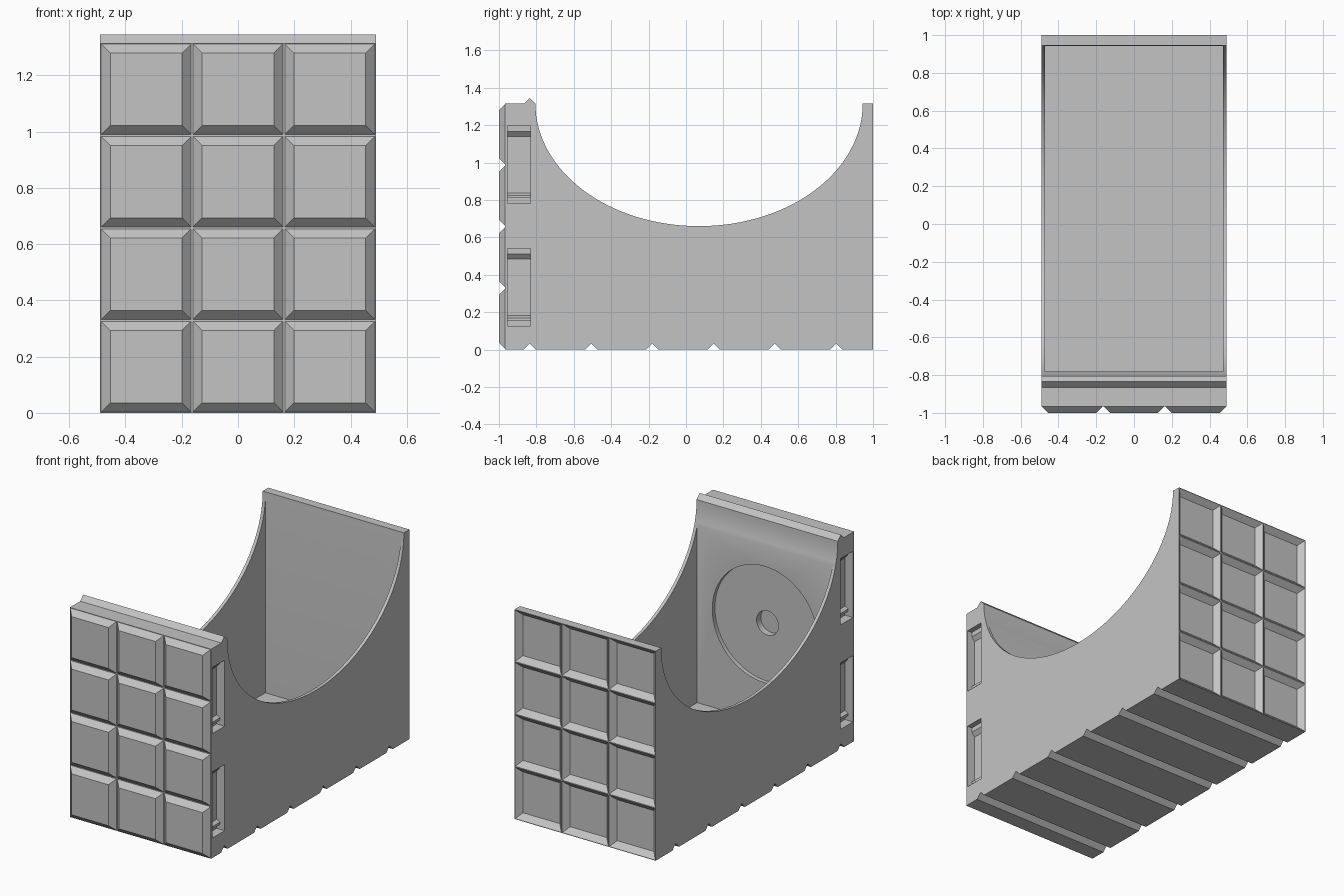
import bpy, bmesh, math
from mathutils import Vector

W, H, BEVEL = 0.49, 1.315, 0.033
FLOOR, FRONT_INNER, BACK_INNER = 0.055, -0.782, 0.943
COLS, ROWS = 3, 4

cube = bpy.data.objects.get("Cube")
if cube:
    bpy.data.objects.remove(cube, do_unlink=True)

grey = bpy.data.materials.new("plain grey")
grey.use_nodes = True
grey.diffuse_color = (0.55, 0.55, 0.55, 1)
grey.node_tree.nodes["Principled BSDF"].inputs["Base Color"].default_value = grey.diffuse_color


def finish(name, bm):
    bmesh.ops.recalc_face_normals(bm, faces=bm.faces)
    mesh = bpy.data.meshes.new(name)
    bm.to_mesh(mesh)
    bm.free()
    mesh.materials.append(grey)
    ob = bpy.data.objects.new(name, mesh)
    bpy.context.collection.objects.link(ob)
    return ob


def prism(name, outline, offset):
    """Closed solid: an outline pushed along an offset."""
    bm = bmesh.new()
    face = bm.faces.new([bm.verts.new(p) for p in outline])
    out = bmesh.ops.extrude_face_region(bm, geom=[face], use_keep_orig=True)
    moved = [g for g in out["geom"] if isinstance(g, bmesh.types.BMVert)]
    bmesh.ops.translate(bm, verts=moved, vec=Vector(offset))
    return finish(name, bm)


def add_frustum(bm, cx, cz, wide, y_wide, narrow, y_narrow, closed):
    """Bevelled tile shape between two rectangles facing along y."""
    def ring(half, y):
        hx, hz = half
        return [bm.verts.new((cx + sx * hx, y, cz + sz * hz))
                for sx, sz in ((-1, -1), (1, -1), (1, 1), (-1, 1))]
    a, b = ring(wide, y_wide), ring(narrow, y_narrow)
    bm.faces.new(b)
    if closed:
        bm.faces.new(a)
    for i in range(4):
        j = (i + 1) % 4
        bm.faces.new((a[i], a[j], b[j], b[i]))


def circle(radius, y, z, count=64):
    return [(radius * math.cos(math.tau * i / count), y,
             z + radius * math.sin(math.tau * i / count)) for i in range(count)]


def cut(target, cutter):
    mod = target.modifiers.new("cut", "BOOLEAN")
    mod.operation, mod.solver, mod.object = "DIFFERENCE", "EXACT", cutter
    bpy.context.view_layer.objects.active = target
    bpy.ops.object.modifier_apply(modifier=mod.name)
    bpy.data.objects.remove(cutter, do_unlink=True)


# Body side outline: grooved underside, back, elliptical dip, locating ridge
outline = [(-1 + BEVEL, 0)]
for k in range(6):
    y = -0.835 + 0.3275 * k
    outline += [(y - BEVEL, 0), (y, BEVEL), (y + BEVEL, 0)]
outline += [(1, 0), (1, H)]
for i in range(65):
    a = math.pi * i / 64
    outline.append((0.07 + 0.875 * math.cos(a), H - 0.655 * math.sin(a)))
outline += [(-0.835, H + 0.03), (-0.865, H), (-1 + BEVEL, H)]
body = prism("block_body", [(-W, y, z) for y, z in outline], (2 * W, 0, 0))

# Hollow inside
cut(body, prism("cavity", [(x, y, FLOOR) for x, y in (
    (-0.47, FRONT_INNER), (0.47, FRONT_INNER), (0.47, BACK_INNER), (-0.47, BACK_INNER))],
    (0, 0, 2)))

# Round recess and centre hole on the inner front wall
cut(body, prism("recess", circle(0.365, -0.808, 0.67), (0, 0.1, 0)))
cut(body, prism("centre_hole", circle(0.076, -0.85, 0.67, 32), (0, 0.1, 0)))

# Side slots with a catch at the top and bottom of each
slot = [(0.52, 0), (0.435, 0), (0.435, 0.03), (0.457, 0.03), (0.457, 0.045),
        (0.435, 0.057), (0.435, 0.36), (0.457, 0.385), (0.457, 0.415), (0.52, 0.415)]
for side in (-1, 1):
    for base in (0.125, 0.78):
        cut(body, prism("slot", [(side * x, -0.955, base + z) for x, z in slot],
                        (0, 0.123, 0)))

# Tile grid: raised on the front, matching pockets on the back
tiles = bmesh.new()
half_x, half_z = W / COLS - 0.003, H / ROWS / 2 - 0.003
for c in range(COLS):
    for r in range(ROWS):
        cx = (c - (COLS - 1) / 2) * 2 * W / COLS
        cz = (r + 0.5) * H / ROWS
        small = (half_x - BEVEL, half_z - BEVEL)
        add_frustum(tiles, cx, cz, (half_x, half_z), -1 + BEVEL, small, -1, False)
        pocket = bmesh.new()
        add_frustum(pocket, cx, cz, (half_x + 0.01, half_z + 0.01), 1.01,
                    small, 1 - BEVEL, True)
        cut(body, finish("pocket", pocket))
front_tiles = finish("front_tiles", tiles)

# Smooth the curved faces, keep edges crisp
bpy.ops.object.select_all(action="DESELECT")
body.select_set(True)
bpy.context.view_layer.objects.active = body
bpy.ops.object.shade_smooth_by_angle(angle=math.radians(20))
